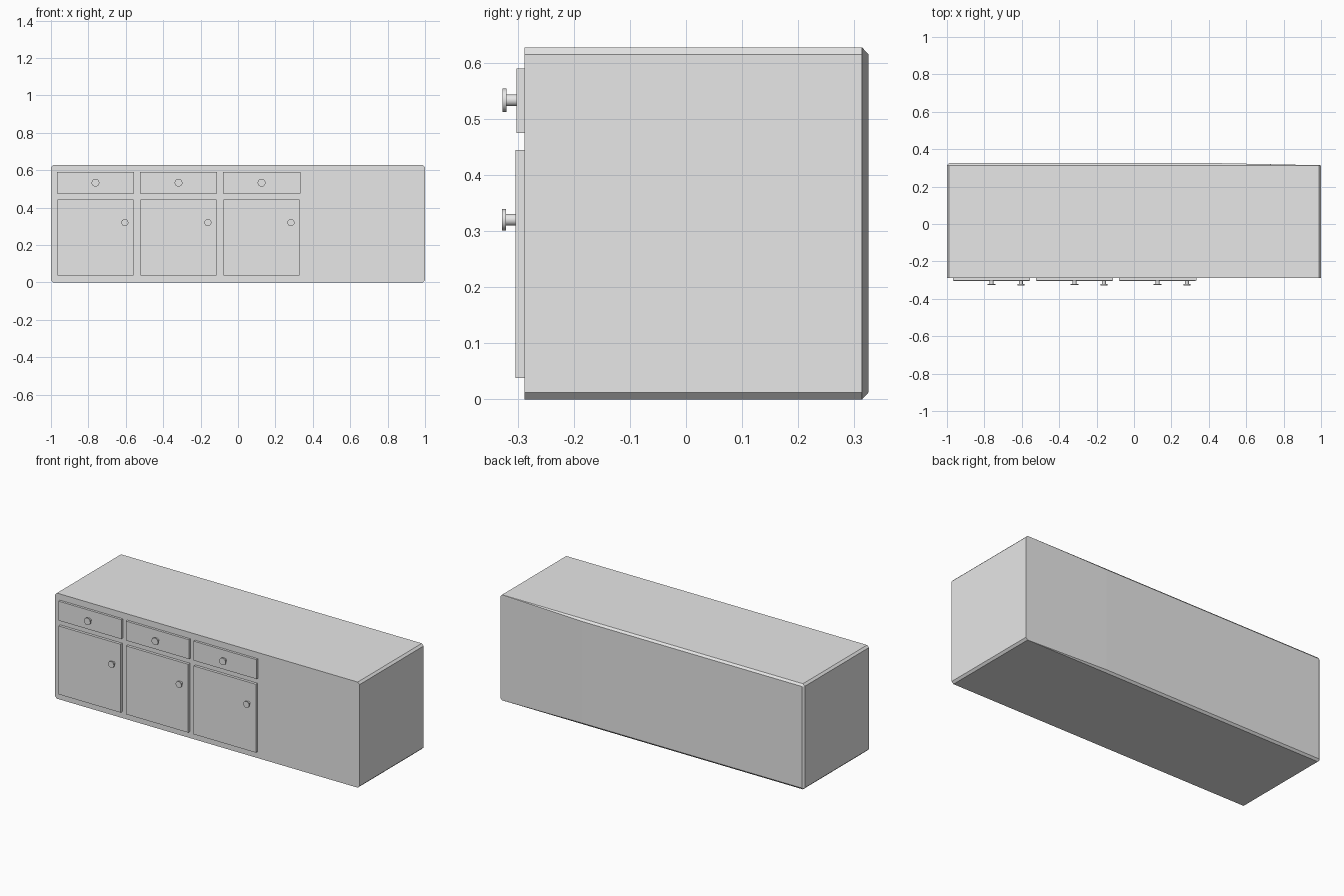
import bpy, bmesh, math
from mathutils import Matrix

cube = bpy.data.objects.get("Cube")
if cube:
    bpy.data.objects.remove(cube, do_unlink=True)

GREY = (0.8, 0.8, 0.8, 1)
grey = bpy.data.materials.new("light_grey")
grey.use_nodes = True
grey.diffuse_color = GREY
grey.node_tree.nodes["Principled BSDF"].inputs["Base Color"].default_value = GREY


def finish(name, bm):
    bmesh.ops.recalc_face_normals(bm, faces=bm.faces)
    mesh = bpy.data.meshes.new(name)
    bm.to_mesh(mesh)
    bm.free()
    mesh.materials.append(grey)
    obj = bpy.data.objects.new(name, mesh)
    bpy.context.collection.objects.link(obj)
    return obj


def panel(name, x0, x1, y0, y1, z0, z1):
    bm = bmesh.new()
    size = Matrix.Diagonal((x1 - x0, y1 - y0, z1 - z0, 1))
    place = Matrix.Translation(((x0 + x1) / 2, (y0 + y1) / 2, (z0 + z1) / 2))
    bmesh.ops.create_cube(bm, size=1, matrix=place @ size)
    return finish(name, bm)


def knob(name, x, z, cap_radius, front, base):
    # Round stem with a flat disc on its end
    bm = bmesh.new()
    cap_back = front + 0.007
    for radius, y0, y1 in ((0.0105, cap_back, base), (cap_radius, front, cap_back)):
        place = Matrix.Translation((x, (y0 + y1) / 2, z))
        bmesh.ops.create_cone(bm, cap_ends=True, segments=16, radius1=radius,
                              radius2=radius, depth=y1 - y0,
                              matrix=place @ Matrix.Rotation(math.pi / 2, 4, "X"))
    obj = finish(name, bm)
    bpy.ops.object.select_all(action="DESELECT")
    obj.select_set(True)
    bpy.context.view_layer.objects.active = obj
    bpy.ops.object.shade_smooth_by_angle(angle=math.radians(40))


# Body: chamfered block whose back bevel fades out towards one end
HEIGHT, CUT, FRONT, SHOULDER, BACK = 0.627, 0.012, -0.288, 0.314, 0.325
bm = bmesh.new()
for y in (FRONT, SHOULDER):
    for sx in (-1, 1):
        for z, inner in ((0, CUT), (HEIGHT, HEIGHT - CUT)):
            bm.verts.new((sx * (1 - CUT), y, z))
            bm.verts.new((sx, y, inner))
for x in (CUT - 1, 0.46):
    for z in (CUT, HEIGHT - CUT):
        bm.verts.new((x, BACK, z))
bmesh.ops.convex_hull(bm, input=bm.verts)
bmesh.ops.dissolve_limit(bm, angle_limit=0.001, verts=bm.verts, edges=bm.edges)
finish("cabinet_body", bm)

# Three bays, each with a drawer above a door
for i, side in enumerate(("right", "middle", "left")):
    x = -0.762 + i * 0.444
    panel(side + "_drawer", x - 0.207, x + 0.207, -0.302, FRONT, 0.475, 0.59)
    panel(side + "_door", x - 0.204, x + 0.204, -0.304, FRONT, 0.038, 0.444)
    knob(side + "_drawer_knob", x, 0.533, 0.021, -0.327, -0.301)
    knob(side + "_door_knob", x + 0.157, 0.32, 0.019, -0.328, -0.303)
